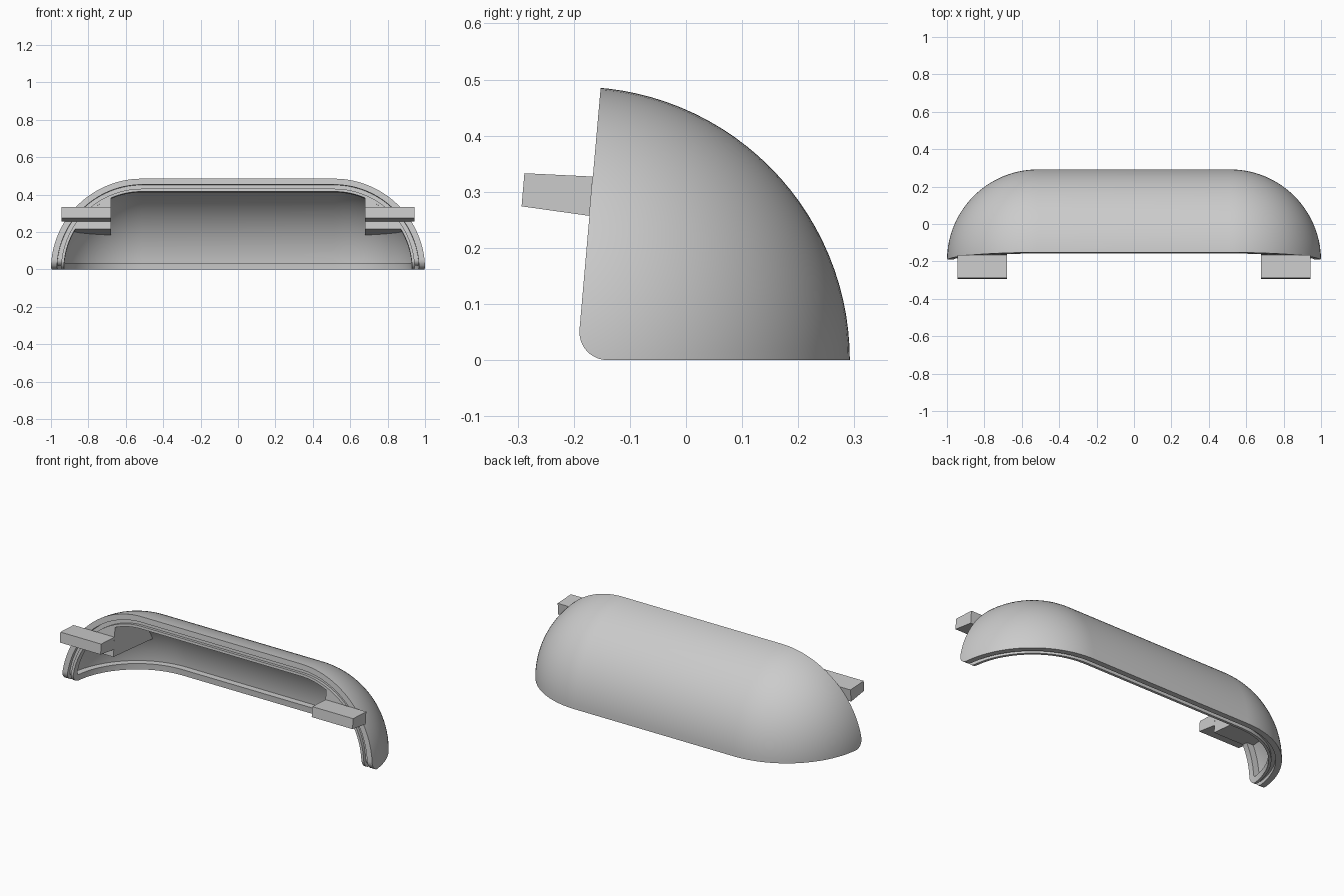
import bpy, bmesh
from math import sin, cos, pi, radians

if "Cube" in bpy.data.objects:
    bpy.data.objects.remove(bpy.data.objects["Cube"], do_unlink=True)

AXIS_Y, HALF = -0.195, 0.513          # capsule axis position and half length
TILT = radians(5)                     # lean of the front opening
OUTER, INNER, LIP = 0.487, 0.455, 0.418

grey = bpy.data.materials.new("light grey")
grey.use_nodes = True
grey.diffuse_color = (0.6, 0.6, 0.6, 1)
grey.node_tree.nodes["Principled BSDF"].inputs["Base Color"].default_value = (0.6, 0.6, 0.6, 1)


def make(name, bm):
    bmesh.ops.recalc_face_normals(bm, faces=bm.faces)
    mesh = bpy.data.meshes.new(name)
    bm.to_mesh(mesh)
    bm.free()
    mesh.materials.append(grey)
    ob = bpy.data.objects.new(name, mesh)
    bpy.context.collection.objects.link(ob)
    return ob


def capsule(name, r, n=28):
    """Round-ended bar along x."""
    bm = bmesh.new()
    arc = [(HALF + r * cos(a), r * sin(a)) for a in (i * pi / 2 / n for i in range(n + 1))]
    pts = arc + [(-x, h) for x, h in reversed(arc)]
    vs = [bm.verts.new((x, AXIS_Y + h, 0)) for x, h in pts]
    es = [bm.edges.new(p) for p in zip(vs, vs[1:])]
    bmesh.ops.spin(bm, geom=vs + es, cent=(0, AXIS_Y, 0), axis=(1, 0, 0),
                   angle=2 * pi, steps=112, use_duplicate=False)
    bmesh.ops.remove_doubles(bm, verts=bm.verts, dist=1e-5)
    return make(name, bm)


def prism(name, pts, x0, x1):
    """Side profile (y, z) extruded along x."""
    bm = bmesh.new()
    face = bm.faces.new([bm.verts.new((x0, y, z)) for y, z in pts])
    ext = bmesh.ops.extrude_face_region(bm, geom=[face])
    bmesh.ops.translate(bm, vec=(x1 - x0, 0, 0),
                        verts=[v for v in ext["geom"] if isinstance(v, bmesh.types.BMVert)])
    return make(name, bm)


def cut(ob, tool, op):
    """Apply a boolean and discard the tool."""
    mod = ob.modifiers.new("cut", "BOOLEAN")
    mod.object, mod.operation, mod.solver = tool, op, "EXACT"
    deps = bpy.context.evaluated_depsgraph_get()
    deps.update()
    mesh = bpy.data.meshes.new_from_object(ob.evaluated_get(deps))
    ob.modifiers.clear()
    ob.data = mesh
    bpy.data.objects.remove(tool, do_unlink=True)
    return ob


def opening(inset):
    """Quarter profile with leaning front edge and rounded lower corner."""
    r = 0.05 - inset
    pts = []
    for i in range(13):
        a = radians(175 + 95 * i / 12)
        pts.append((-0.14 + r * cos(a), 0.05 + r * sin(a)))
    top = (pts[0][0] + sin(TILT), pts[0][1] + cos(TILT))
    return pts + [(1, inset), (1, 1), top]


def rim_band(name, outer, inner, depth):
    """Band following the rim, between two radii, to a given depth."""
    band = capsule(name, outer)
    cut(band, capsule("core", inner), "DIFFERENCE")
    return cut(band, prism("floor", opening(depth), -1.5, 1.5), "DIFFERENCE")


def groove():
    return rim_band("groove", INNER, 0.433, 0.02)


def smooth(ob):
    ob.data.shade_smooth()
    ob.data.set_sharp_from_angle(angle=radians(30))


# Curved shell, open at front and bottom, with a grooved lip inside its rim
shell = capsule("curved_shell", OUTER)
cut(shell, capsule("hollow", INNER), "DIFFERENCE")
cut(shell, rim_band("lip", INNER + 0.004, LIP, 0.035), "UNION")
cut(shell, groove(), "DIFFERENCE")
cut(shell, prism("quarter", opening(0), -1.5, 1.5), "INTERSECT")
smooth(shell)


def front(z):
    return -0.194 + 0.0875 * z


# Mounting tabs with support blocks inside the shell
block_side = [(front(0.215), 0.215), (0.27, 0.176), (0.27, 0.5), (front(0.5), 0.5)]
tab_side = [(-0.288, 0.333), (-0.293, 0.274), (-0.172, 0.257), (-0.166, 0.327)]
for side, s in (("left", 1), ("right", -1)):
    block = prism(side + "_support_block", block_side, s * 0.68, s * 0.94)
    cut(block, capsule("block_limit", INNER + 0.002), "INTERSECT")
    cut(block, groove(), "DIFFERENCE")
    smooth(block)
    prism(side + "_mounting_tab", tab_side, s * 0.68, s * 0.943)
